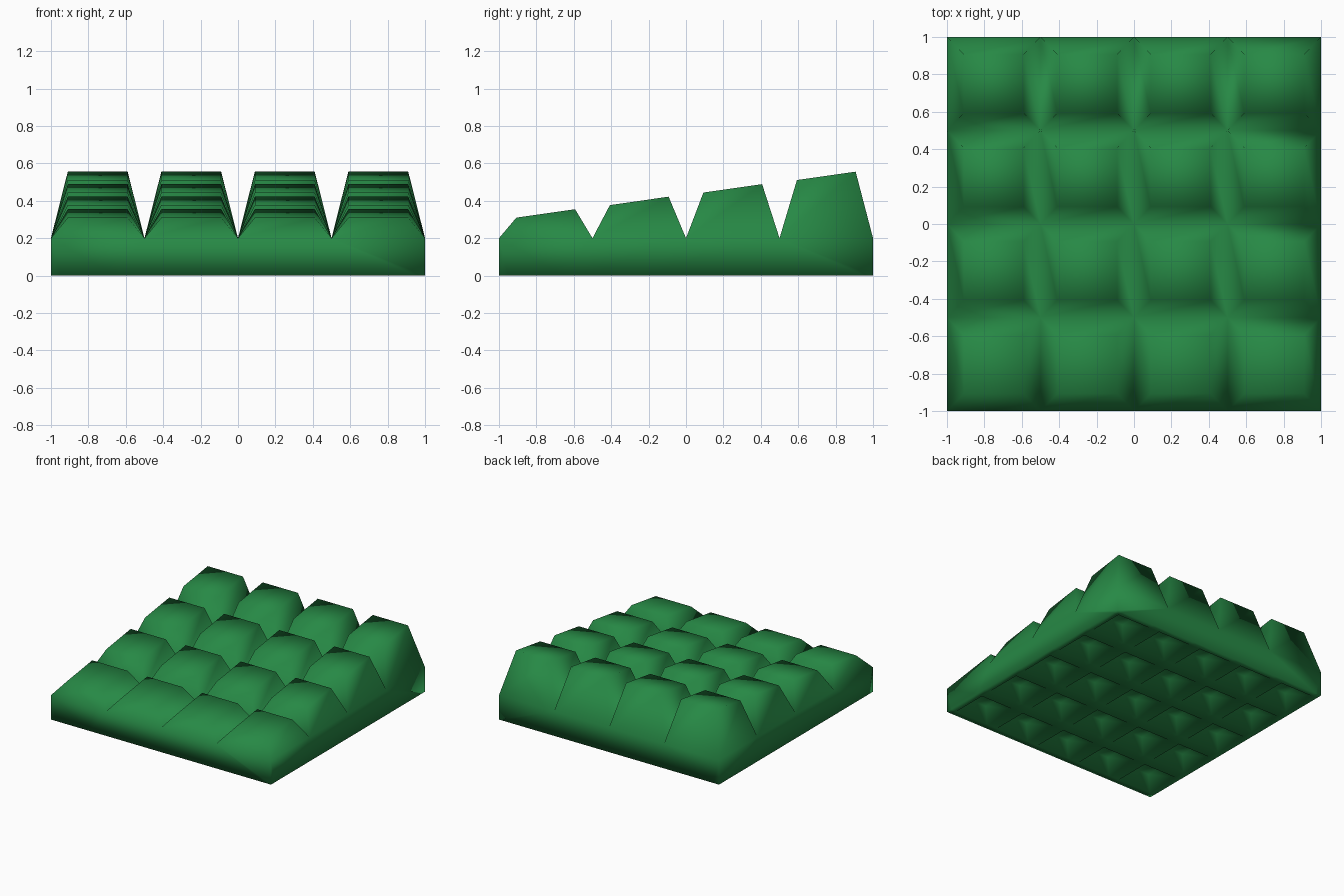
import bpy, bmesh

if "Cube" in bpy.data.objects:
    bpy.data.objects.remove(bpy.data.objects["Cube"], do_unlink=True)

green = bpy.data.materials.new("leaf_green")
green.use_nodes = True
colour = (0.02, 0.25, 0.06, 1)
green.diffuse_color = colour
green.node_tree.nodes["Principled BSDF"].inputs["Base Color"].default_value = colour

KEYS, POCKETS = 4, 5
SLAB = 0.2
bm = bmesh.new()


def frustum(base, top):
    """Bridge two matching corner loops and cap the second."""
    for i in range(4):
        j = (i + 1) % 4
        bm.faces.new((base[i], base[j], top[j], top[i]))
    bm.faces.new(top)


def vertex_grid(coords, z):
    return [[bm.verts.new((x, y, z)) for y in coords] for x in coords]


def corners(grid, i, j):
    return [grid[i][j], grid[i + 1][j], grid[i + 1][j + 1], grid[i][j + 1]]


# Tapered blocks on top, stepping up towards the back, each with a sloped cap
upper = vertex_grid([-1 + 2 * i / KEYS for i in range(KEYS + 1)], SLAB)
for i in range(KEYS):
    for j in range(KEYS):
        cx, cy = -0.75 + 0.5 * i, -0.75 + 0.5 * j
        front, back = 0.31 + 0.067 * j, 0.355 + 0.067 * j
        cap = [bm.verts.new((cx + sx * 0.16, cy + sy * 0.157, z))
               for sx, sy, z in ((-1, -1, front), (1, -1, front), (1, 1, back), (-1, 1, back))]
        frustum(corners(upper, i, j), cap)

# Underside: ribs around a grid of tapered pockets
lines = [-1.0]
for i in range(POCKETS):
    c = -0.8 + 0.4 * i
    lines += [c - 0.15, c + 0.15]
lines.append(1.0)
lower = vertex_grid(lines, 0)
for i in range(len(lines) - 1):
    for j in range(len(lines) - 1):
        rim = corners(lower, i, j)
        if i % 2 and j % 2:
            cx, cy = (lines[i] + lines[i + 1]) / 2, (lines[j] + lines[j + 1]) / 2
            floor = [bm.verts.new((cx + sx * 0.08, cy + sy * 0.08, 0.1))
                     for sx, sy in ((-1, -1), (1, -1), (1, 1), (-1, 1))]
            frustum(rim, floor)
        else:
            bm.faces.new(rim)

# Slab side walls
for end in (0, -1):
    bm.faces.new([col[end] for col in lower] + [col[end] for col in reversed(upper)])
    bm.faces.new(lower[end] + upper[end][::-1])

bmesh.ops.recalc_face_normals(bm, faces=bm.faces)
for face in bm.faces:
    face.smooth = True

mesh = bpy.data.meshes.new("stepped_block_panel")
bm.to_mesh(mesh)
bm.free()
mesh.materials.append(green)
panel = bpy.data.objects.new("stepped_block_panel", mesh)
bpy.context.collection.objects.link(panel)
